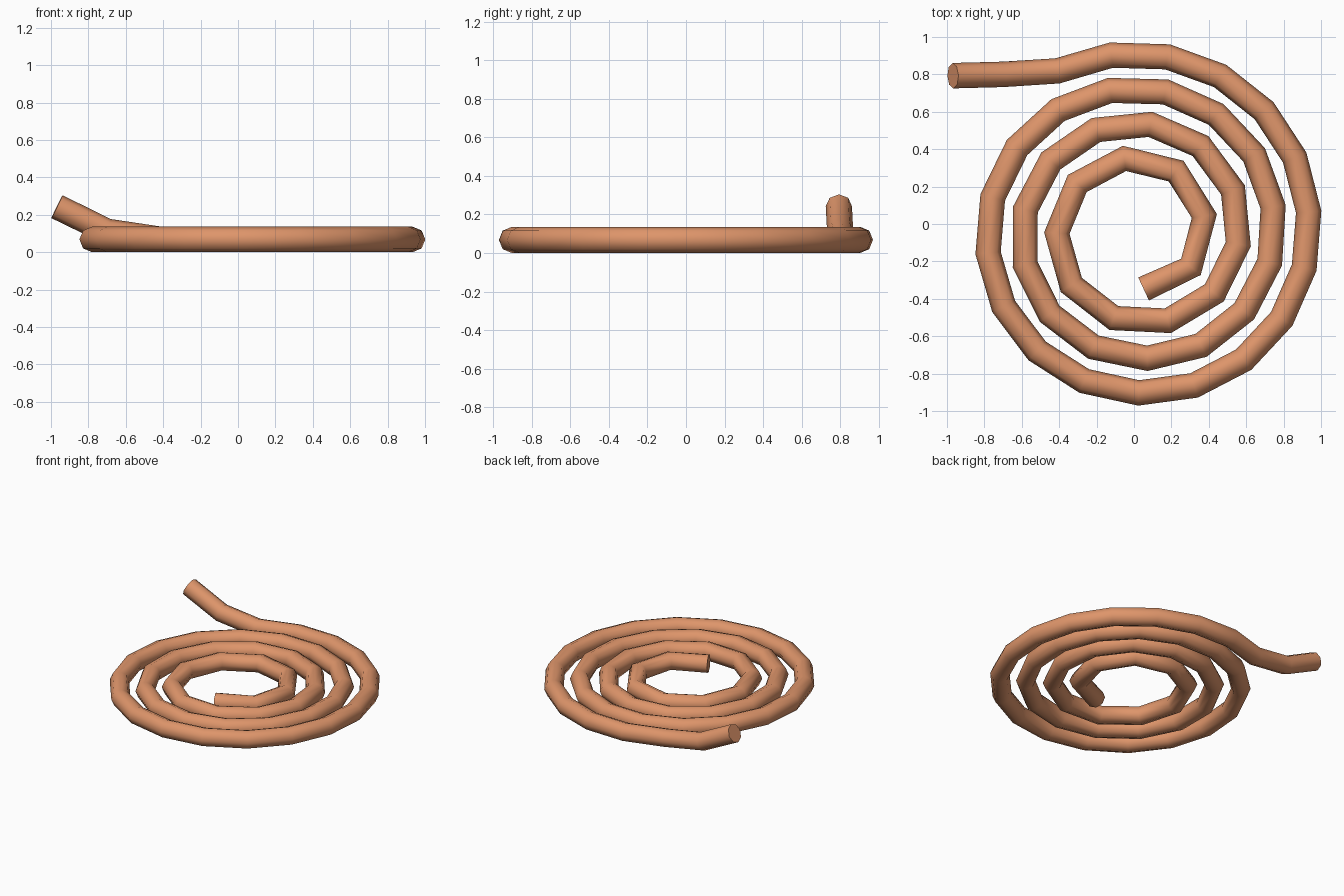
import bpy, bmesh, math
from mathutils import Vector

if "Cube" in bpy.data.objects:
    bpy.data.objects.remove(bpy.data.objects["Cube"])

RADIUS = 0.068
SIDES = 8
STEPS = 48
CX, CY = 0.03, -0.043          # spiral centre
R_OUT, R_IN = 0.967, 0.305     # centre-line radius, outside to inside
A_START, A_SWEEP = 117, 1283   # degrees, winding clockwise inward
K = 1.96                       # near-even segment lengths

# Centre line: raised tail, then the flat spiral
path = [Vector((-0.968, 0.793, 0.243)), Vector((-0.70, 0.80, 0.112))]
for i in range(STEPS + 1):
    u = i / STEPS
    r = (R_OUT**K + (R_IN**K - R_OUT**K) * u) ** (1 / K)
    a = math.radians(A_START - A_SWEEP * (R_OUT - r) / (R_OUT - R_IN))
    path.append(Vector((CX + r * math.cos(a), CY + r * math.sin(a), RADIUS)))

# Sweep an octagon along the centre line
bm = bmesh.new()
rings = []
for i, p in enumerate(path):
    t = Vector()
    if i > 0:
        t += (p - path[i - 1]).normalized()
    if i < len(path) - 1:
        t += (path[i + 1] - p).normalized()
    t.normalize()
    side = Vector((0, 0, 1)).cross(t).normalized()
    up = t.cross(side)
    rings.append([bm.verts.new(p + RADIUS * (side * math.cos(b) + up * math.sin(b)))
                  for b in (2 * math.pi * k / SIDES for k in range(SIDES))])
for a, b in zip(rings, rings[1:]):
    for k in range(SIDES):
        n = (k + 1) % SIDES
        bm.faces.new((a[k], a[n], b[n], b[k]))
bm.faces.new(rings[0])
bm.faces.new(rings[-1])
bmesh.ops.recalc_face_normals(bm, faces=bm.faces[:])

mesh = bpy.data.meshes.new("coiled_tube")
bm.to_mesh(mesh)
bm.free()
tube = bpy.data.objects.new("coiled_tube", mesh)
bpy.context.collection.objects.link(tube)

# Copper colour
copper = bpy.data.materials.new("copper_orange")
copper.diffuse_color = (0.73, 0.30, 0.145, 1)
copper.use_nodes = True
copper.node_tree.nodes["Principled BSDF"].inputs["Base Color"].default_value = copper.diffuse_color
mesh.materials.append(copper)

# Smooth tube wall, sharp end caps
bpy.context.view_layer.objects.active = tube
tube.select_set(True)
bpy.ops.object.shade_smooth_by_angle(angle=math.radians(60))
